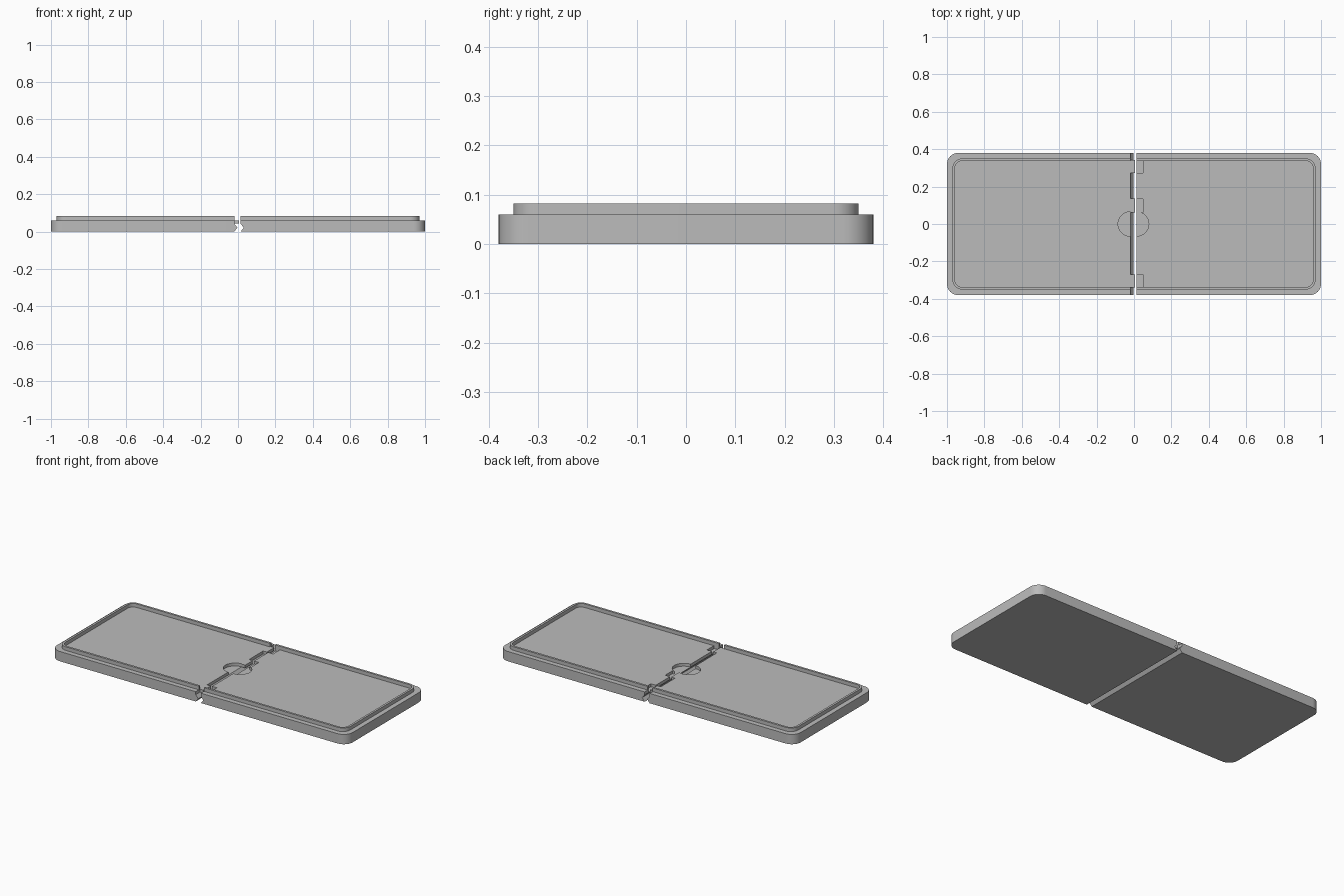
import bpy, bmesh
from math import cos, sin, pi

cube = bpy.data.objects.get("Cube")
if cube:
    bpy.data.objects.remove(cube)

grey = bpy.data.materials.new("plain grey")
grey.use_nodes = True
colour = (0.5, 0.5, 0.5, 1)
grey.diffuse_color = colour
grey.node_tree.nodes["Principled BSDF"].inputs["Base Color"].default_value = colour

FLOOR, TOP = 0.06, 0.082        # deck height and lip height
HINGE_Z, APEX_Z = 0.042, 0.021  # top and middle of the hinge bevel
LEFT_EDGE, RIGHT_EDGE = -0.02, 0.014
TABS = [(0.272, 0.343), (0.062, 0.135), (-0.34, -0.27)]


def prism(name, points, lo, hi, axis="z"):
    """Extrude an outline along z, or an (x, z) outline along y."""
    bm = bmesh.new()
    place = (lambda a, b: (a, b, lo)) if axis == "z" else (lambda a, b: (a, lo, b))
    step = (0, 0, hi - lo) if axis == "z" else (0, hi - lo, 0)
    face = bm.faces.new([bm.verts.new(place(a, b)) for a, b in points])
    out = bmesh.ops.extrude_face_region(bm, geom=[face])
    moved = [v for v in out["geom"] if isinstance(v, bmesh.types.BMVert)]
    bmesh.ops.translate(bm, verts=moved, vec=step)
    bmesh.ops.recalc_face_normals(bm, faces=bm.faces)
    mesh = bpy.data.meshes.new(name)
    bm.to_mesh(mesh)
    bm.free()
    mesh.materials.append(grey)
    obj = bpy.data.objects.new(name, mesh)
    bpy.context.collection.objects.link(obj)
    return obj


def box(name, x0, x1, y0, y1, z0, z1):
    return prism(name, [(x0, y0), (x1, y0), (x1, y1), (x0, y1)], z0, z1)


def tray_outline(side, edge, x, y, radius):
    """Half a rounded rectangle, open and square at the hinge edge."""
    pts = [(edge, -y)]
    for corner in (-1, 1):
        for i in range(11):
            t = pi / 2 * (i / 10 + (corner - 1) / 2)
            pts.append((side * (x - radius + radius * cos(t)),
                        corner * (y - radius) + radius * sin(t)))
    return pts + [(edge, y)]


def cut(target, cutter):
    mod = target.modifiers.new(cutter.name, "BOOLEAN")
    mod.operation, mod.solver, mod.object = "DIFFERENCE", "EXACT", cutter
    bpy.context.view_layer.objects.active = target
    bpy.ops.object.modifier_apply(modifier=mod.name)
    bpy.data.objects.remove(cutter)


def bevel_profile(edge, reach):
    return [(edge, 0), (edge + reach, APEX_Z), (edge, HINGE_Z)]


def tray(label, side, edge):
    base = prism(label + "_base", tray_outline(side, edge, 1, 0.38, 0.06), 0, FLOOR)
    outer = tray_outline(side, edge, 0.97, 0.35, 0.05)
    inner = tray_outline(side, edge, 0.957, 0.337, 0.037)
    lip = prism(label + "_lip", outer + inner[::-1], FLOOR, TOP)
    # shallow half-round recess at the middle of the hinge
    circle = [(edge + 0.065 * cos(i * pi / 24), 0.065 * sin(i * pi / 24)) for i in range(48)]
    cut(base, prism("recess_cutter", circle, HINGE_Z, 0.1))
    return base, lip


left, left_lip = tray("right_tray", -1, LEFT_EDGE)
right, right_lip = tray("left_tray", 1, RIGHT_EDGE)

# hinge ridge on one tray, matching groove in the other
ridge = prism("hinge_ridge", bevel_profile(LEFT_EDGE, 0.017), -0.38, 0.38, "y")
groove = [(RIGHT_EDGE - 0.01, -0.012), (RIGHT_EDGE + 0.017, APEX_Z),
          (RIGHT_EDGE - 0.01, HINGE_Z + 0.012)]
cut(right, prism("groove_cutter", groove, -0.5, 0.5, "y"))

# locking tabs and the slots they drop into
for i, (y0, y1) in enumerate(TABS):
    box(f"hinge_tab_{i + 1}", LEFT_EDGE, 0.005, y0, y1, HINGE_Z, FLOOR)
    cut(right, box("slot_cutter", RIGHT_EDGE - 0.01, 0.047, y0, y1, HINGE_Z, 0.1))

for obj in (left, left_lip, right, right_lip):
    bpy.ops.object.select_all(action="DESELECT")
    obj.select_set(True)
    bpy.context.view_layer.objects.active = obj
    bpy.ops.object.shade_smooth_by_angle()
